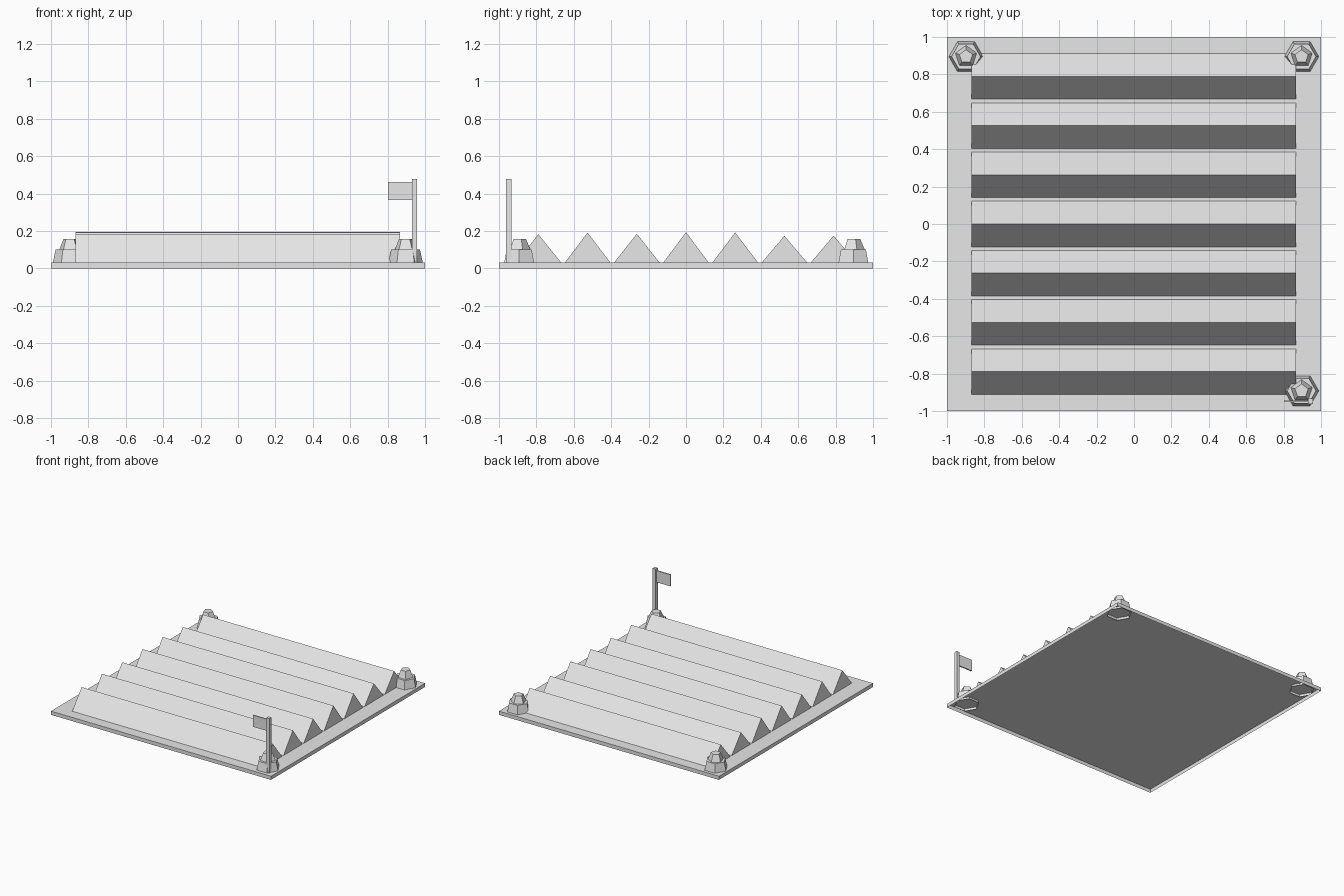
import bpy, bmesh, math
from mathutils import Matrix

if "Cube" in bpy.data.objects:
    bpy.data.objects.remove(bpy.data.objects["Cube"])

grey = bpy.data.materials.new("light_grey")
grey.diffuse_color = (0.8, 0.8, 0.8, 1)
grey.use_nodes = True
grey.node_tree.nodes["Principled BSDF"].inputs["Base Color"].default_value = grey.diffuse_color


def make(name, bm):
    me = bpy.data.meshes.new(name)
    bm.to_mesh(me)
    bm.free()
    me.materials.append(grey)
    ob = bpy.data.objects.new(name, me)
    bpy.context.collection.objects.link(ob)
    return ob


def add_box(bm, x0, x1, y0, y1, z0, z1):
    m = Matrix.Translation(((x0 + x1) / 2, (y0 + y1) / 2, (z0 + z1) / 2)) \
        @ Matrix.Diagonal((x1 - x0, y1 - y0, z1 - z0, 1))
    bmesh.ops.create_cube(bm, size=1, matrix=m)


def frustum(bm, sides, r0, r1, x, y, z0, z1, turn=0):
    # turn is the angle of the first corner from +x
    m = Matrix.Translation((x, y, (z0 + z1) / 2)) @ Matrix.Rotation(turn - math.pi / 2, 4, 'Z')
    bmesh.ops.create_cone(bm, cap_ends=True, segments=sides, radius1=r0, radius2=r1,
                          depth=z1 - z0, matrix=m)


def open_bottom(bm):
    bm.normal_update()
    bmesh.ops.delete(bm, geom=[f for f in bm.faces if f.normal.z < -0.99], context='FACES_ONLY')


TOP = 0.03
stones = {"back_left": (-0.898, 0.895), "back_right": (0.896, 0.895), "front_right": (0.896, -0.892)}

# Field slab: a thin tray, open underneath
bm = bmesh.new()
add_box(bm, -1, 1, -1, 1, 0, TOP)
open_bottom(bm)
make("field_slab", bm)

# Ploughed ridges: triangular prisms of slightly varied height
for i, h in enumerate((0.182, 0.191, 0.185, 0.193, 0.192, 0.174, 0.175)):
    y = (i - 3) * 0.263
    bm = bmesh.new()
    tri = [bm.verts.new((-0.869, y + dy, z)) for dy, z in ((-0.122, TOP), (0.122, TOP), (0, h))]
    face = bm.faces.new(tri)
    ext = bmesh.ops.extrude_face_region(bm, geom=[face], use_keep_orig=True)
    bmesh.ops.translate(bm, vec=(1.736, 0, 0),
                        verts=[v for v in ext["geom"] if isinstance(v, bmesh.types.BMVert)])
    bmesh.ops.recalc_face_normals(bm, faces=bm.faces)
    open_bottom(bm)
    make(f"soil_ridge_{i + 1}", bm)

# Corner stones: hexagonal foot reaching the ground, with a five-sided cap
for name, (x, y) in stones.items():
    bm = bmesh.new()
    frustum(bm, 6, 0.096, 0.077, x, y, 0.012, 0.1)
    open_bottom(bm)
    make(f"{name}_stone_foot", bm)
    bm = bmesh.new()
    frustum(bm, 5, 0.06, 0.037, x, y, 0.1, 0.157, math.pi / 2)
    open_bottom(bm)
    make(f"{name}_stone_cap", bm)

# Flag on a thin square post
bm = bmesh.new()
add_box(bm, 0.93, 0.958, -0.962, -0.934, TOP, 0.477)
make("flag_post", bm)
bm = bmesh.new()
add_box(bm, 0.803, 0.935, -0.953, -0.943, 0.366, 0.461)
make("flag", bm)
